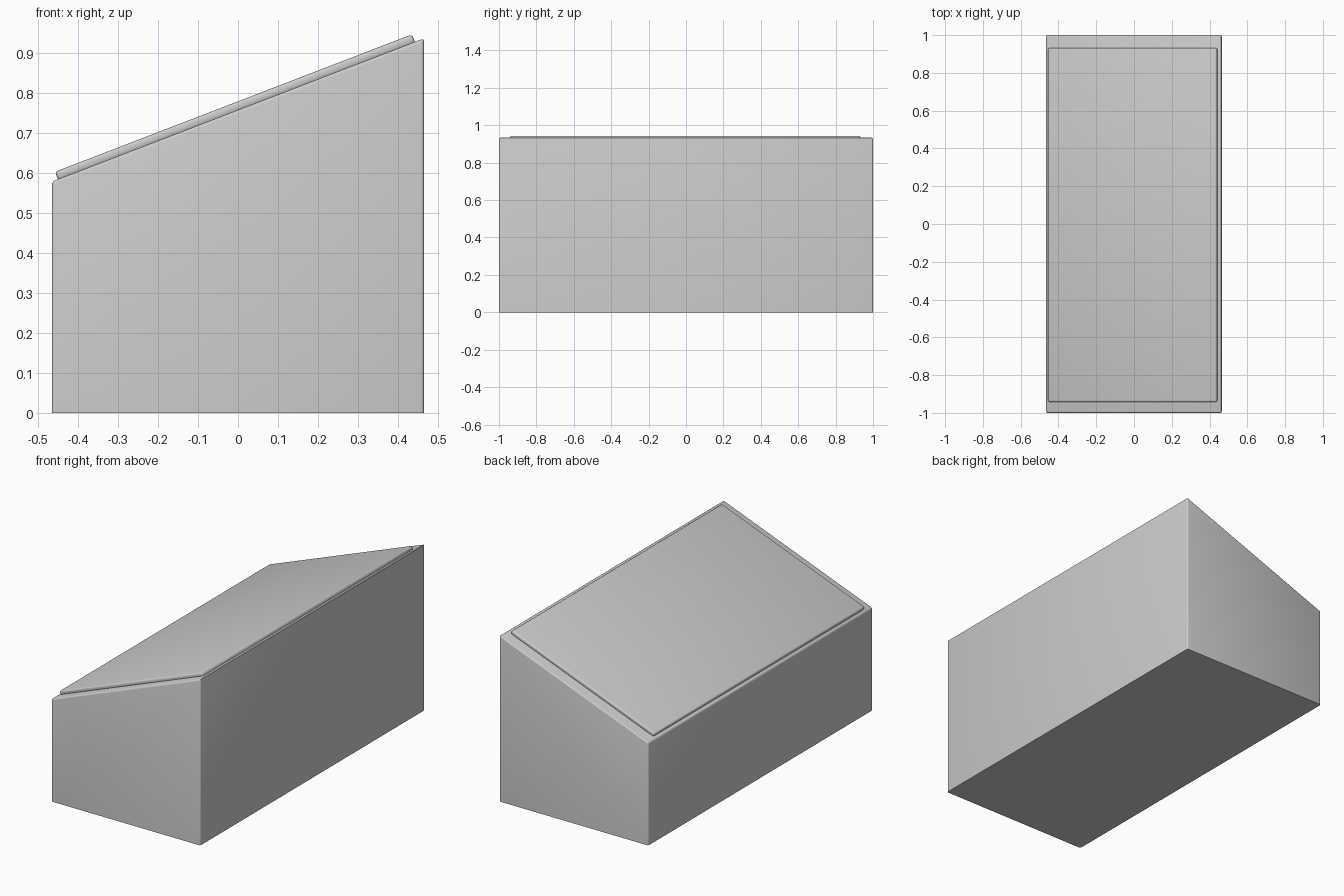
import bpy, bmesh, math
from mathutils import Matrix

cube = bpy.data.objects.get("Cube")
if cube:
    bpy.data.objects.remove(cube, do_unlink=True)

grey = bpy.data.materials.new("plain_grey")
grey.use_nodes = True
colour = (0.6, 0.6, 0.6, 1)
grey.diffuse_color = colour
grey.node_tree.nodes["Principled BSDF"].inputs["Base Color"].default_value = colour


def prism(name, profile, y0, y1, radius, keep_floor=False):
    """Extrude an x-z profile along y and round its edges."""
    bm = bmesh.new()
    face = bm.faces.new([bm.verts.new((x, y0, z)) for x, z in profile])
    out = bmesh.ops.extrude_face_region(bm, geom=[face])
    moved = [g for g in out["geom"] if isinstance(g, bmesh.types.BMVert)]
    bmesh.ops.translate(bm, verts=moved, vec=(0, y1 - y0, 0))
    bmesh.ops.recalc_face_normals(bm, faces=bm.faces)
    edges = [e for e in bm.edges
             if not (keep_floor and all(v.co.z < 0.001 for v in e.verts))]
    bmesh.ops.bevel(bm, geom=edges, offset=radius, offset_type='OFFSET',
                    segments=3, profile=0.5, affect='EDGES', clamp_overlap=True)
    mesh = bpy.data.meshes.new(name)
    bm.to_mesh(mesh)
    bm.free()
    mesh.materials.append(grey)
    obj = bpy.data.objects.new(name, mesh)
    bpy.context.collection.objects.link(obj)
    bpy.ops.object.select_all(action='DESELECT')
    obj.select_set(True)
    bpy.context.view_layer.objects.active = obj
    bpy.ops.object.shade_smooth_by_angle(angle=math.radians(35))
    return obj


# Wedge body with a sloping top
half, middle, slope = 0.465, 0.757, 0.385
prism("sloped_body",
      [(-half, 0), (half, 0), (half, middle + slope * half), (-half, middle - slope * half)],
      -1, 1, 0.008, keep_floor=True)

# Thin rounded lid lying on the slope
lid = prism("sloped_lid",
            [(-0.478, -0.004), (0.478, -0.004), (0.478, 0.02), (-0.478, 0.02)],
            -0.942, 0.932, 0.008)
lid.matrix_world = (Matrix.Translation((-0.004, 0, middle - 0.0015))
                    @ Matrix.Rotation(-math.atan(slope), 4, 'Y'))
